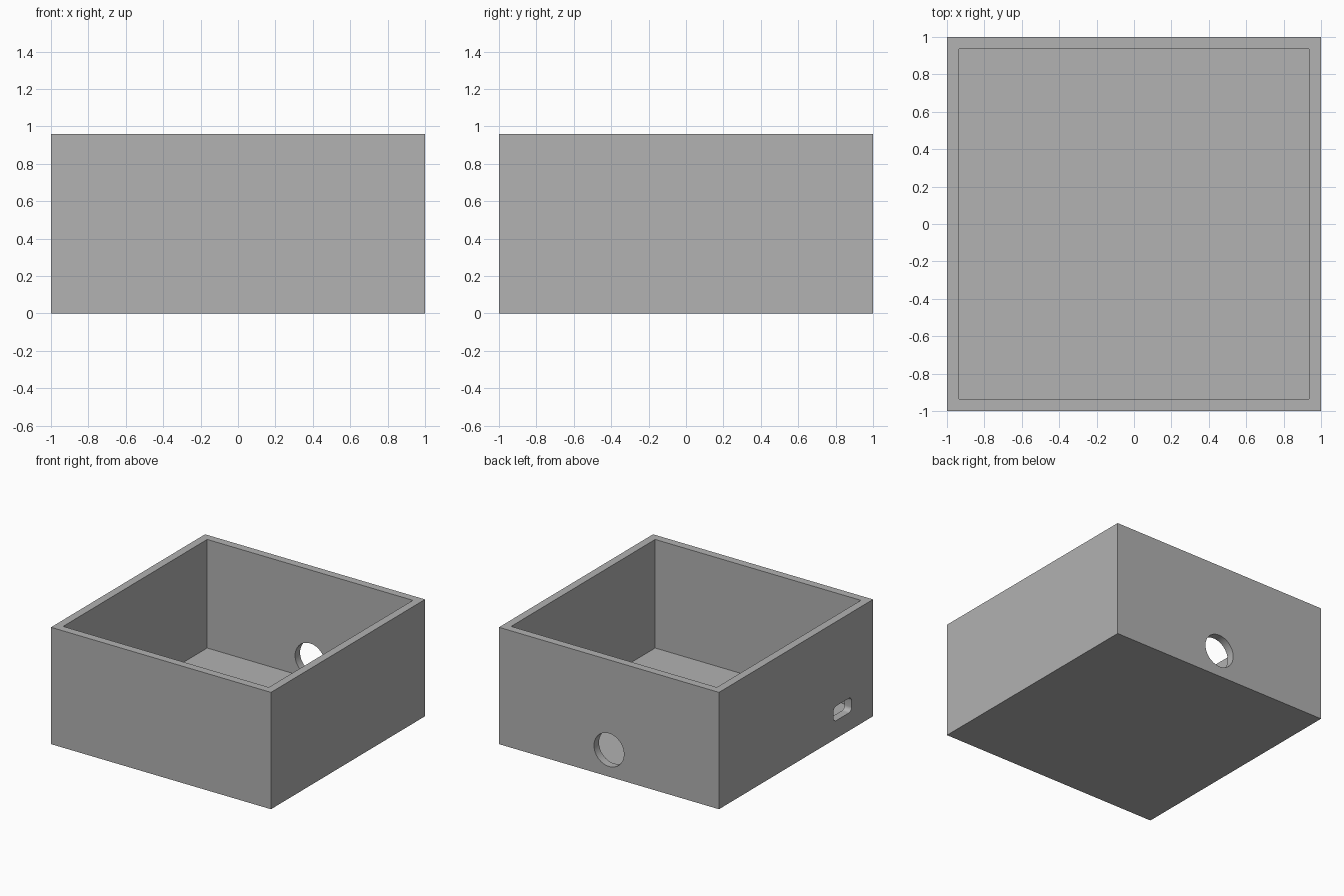
import bpy
from math import radians

default = bpy.data.objects.get("Cube")
if default:
    bpy.data.objects.remove(default, do_unlink=True)

HEIGHT, WALL, FLOOR = 0.96, 0.065, 0.068

# Single grey material
grey = bpy.data.materials.new("plain grey")
grey.use_nodes = True
colour = (0.445, 0.445, 0.445, 1)
grey.diffuse_color = colour
grey.node_tree.nodes["Principled BSDF"].inputs["Base Color"].default_value = colour


def block(name, size, centre):
    bpy.ops.mesh.primitive_cube_add(size=1, location=centre)
    obj = bpy.context.object
    obj.name = name
    obj.scale = size
    bpy.ops.object.transform_apply(location=False, rotation=False, scale=True)
    return obj


def cut(target, cutter):
    """Subtract the cutter from the target, then discard the cutter."""
    cutter.hide_render = True
    bpy.context.view_layer.objects.active = target
    mod = target.modifiers.new("cut", "BOOLEAN")
    mod.operation = "DIFFERENCE"
    mod.solver = "EXACT"
    mod.object = cutter
    bpy.ops.object.modifier_apply(modifier=mod.name)
    bpy.data.objects.remove(cutter, do_unlink=True)


# Open-topped box
box = block("open_box", (2, 2, HEIGHT), (0, 0, HEIGHT / 2))
inside = 2 - 2 * WALL
cut(box, block("cavity_cutter", (inside, inside, HEIGHT), (0, 0, FLOOR + HEIGHT / 2)))

# Round cable hole through the back wall
bpy.ops.mesh.primitive_cylinder_add(
    vertices=64, radius=0.136, depth=0.3,
    location=(0, 1 - WALL / 2, 0.22), rotation=(radians(90), 0, 0))
cut(box, bpy.context.object)

# Rounded socket slot through the right wall
slot = block("slot_cutter", (0.3, 0.235, 0.12), (-1 + WALL / 2, -0.605, 0.207))
bevel = slot.modifiers.new("round_corners", "BEVEL")
bevel.width = 0.035
bevel.segments = 8
bevel.limit_method = "WEIGHT"
weights = slot.data.attributes.new("bevel_weight_edge", "FLOAT", "EDGE")
for edge in slot.data.edges:
    a, b = (slot.data.vertices[i].co for i in edge.vertices)
    weights.data[edge.index].value = 1.0 if abs(a.x - b.x) > 0.1 else 0.0
bpy.ops.object.modifier_apply(modifier=bevel.name)
cut(box, slot)

# Finish
box.data.materials.clear()
box.data.materials.append(grey)
bpy.ops.object.select_all(action="DESELECT")
box.select_set(True)
bpy.context.view_layer.objects.active = box
bpy.ops.object.shade_smooth_by_angle(angle=radians(30))
